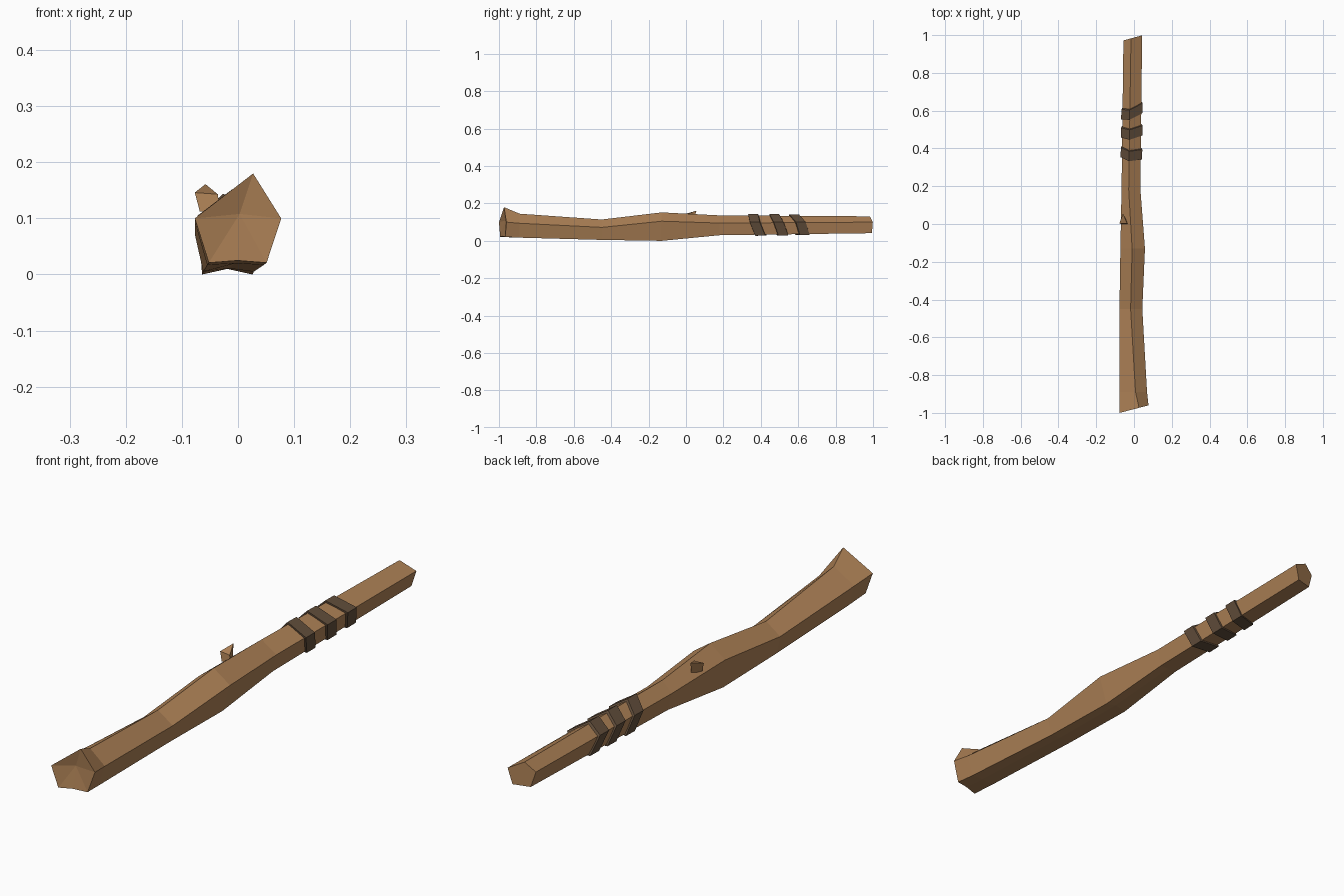
import bpy
from mathutils import Vector

if "Cube" in bpy.data.objects:
    bpy.data.objects.remove(bpy.data.objects["Cube"])


def material(name, rgb):
    m = bpy.data.materials.new(name)
    m.diffuse_color = (*rgb, 1)
    m.use_nodes = True
    m.node_tree.nodes["Principled BSDF"].inputs["Base Color"].default_value = m.diffuse_color
    return m


def make(name, verts, faces, mat):
    me = bpy.data.meshes.new(name)
    me.from_pydata([tuple(v) for v in verts], [], faces)
    me.materials.append(mat)
    me.validate()
    ob = bpy.data.objects.new(name, me)
    bpy.context.collection.objects.link(ob)
    return ob


def bridge(a, b, n):
    # Quads between two rings that start at vertex a and b
    return [(a + i, b + i, b + (i + 1) % n, a + (i + 1) % n) for i in range(n)]


wood = material("wood brown", (0.43, 0.225, 0.095))
wrap = material("dark wrap", (0.125, 0.078, 0.045))

# y, end skew, ridge x, ridge z, left x, right x, side z, bottom left x, bottom right x, bottom z, groove depth
STATIONS = [
    (-0.980, 0.26, 0.027, 0.180, -0.077, 0.077, 0.100, -0.052, 0.051, 0.021, 0.004),
    (-0.890, 0.00, 0.008, 0.145, -0.077, 0.069, 0.094, -0.055, 0.046, 0.017, 0.003),
    (-0.450, 0.00, -0.018, 0.114, -0.077, 0.044, 0.072, -0.062, 0.028, 0.005, 0.006),
    (-0.130, 0.00, -0.010, 0.152, -0.072, 0.058, 0.105, -0.064, 0.026, 0.000, 0.010),
    (0.180, 0.00, -0.028, 0.136, -0.066, 0.034, 0.095, -0.051, 0.020, 0.030, 0.000),
    (0.987, 0.27, -0.016, 0.131, -0.056, 0.043, 0.100, -0.038, 0.026, 0.041, 0.000),
]


def ring(s):
    # Five-sided section with a shallow groove point underneath
    y, k, tx, tz, lx, rx, sz, bl, br, bz, g = s
    pts = [(tx, tz), (rx, sz), (br, bz), ((bl + br) / 2, bz + g), (bl, bz), (lx, sz)]
    return [Vector((x, y + k * x, z)) for x, z in pts]


# Staff body
verts, faces = [], []
for s in STATIONS:
    verts += ring(s)
for i in range(len(STATIONS) - 1):
    faces += bridge(i * 6, i * 6 + 6, 6)
last = 6 * (len(STATIONS) - 1)
faces.append(tuple(range(last + 5, last - 1, -1)))
verts.append(Vector((0.003, -0.968, 0.108)))       # dished cut end
hub = len(verts) - 1
faces += [(hub, i, (i + 1) % 6) for i in range(6)]
make("staff", verts, faces, wood)


def shaft_ring(y, grow, lean):
    # Slanted section of the thin shaft, enlarged outward
    a, b = STATIONS[-2], STATIONS[-1]
    t = (y - a[0]) / (b[0] - a[0])
    pts = ring(tuple(p + (q - p) * t for p, q in zip(a, b)))
    c = sum(pts, Vector()) / 6
    out = []
    for p in pts:
        d = (p - c) * grow
        out.append(Vector((c.x + d.x, y + lean * d.x - 0.38 * d.z, c.z + d.z)))
    return out


# Three slanted wrapped bands
for n, (y, lean) in enumerate([(0.385, -0.1), (0.500, 0.1), (0.607, 0.3)]):
    rings = [shaft_ring(y + dy, g, lean)
             for dy, g in ((-0.028, 1.0), (-0.026, 1.14), (0.026, 1.14), (0.028, 1.0))]
    faces = sum((bridge(i * 6, i * 6 + 6, 6) for i in range(3)), [])
    make(f"wrap_band_{n + 1}", sum(rings, []), faces, wrap)

# Broken twig stub on the upper left
tip = [(-0.077, 0.004, 0.146), (-0.036, 0.002, 0.143), (-0.058, 0.056, 0.161)]
root = [(-0.068, 0.0, 0.112), (-0.032, 0.0, 0.112), (-0.050, 0.040, 0.112)]
make("twig_stub", root + tip, bridge(0, 3, 3)[::1] + [(3, 4, 5), (2, 1, 0)], wood)

# Make all faces point outward
import bmesh
for ob in bpy.data.objects:
    bm = bmesh.new()
    bm.from_mesh(ob.data)
    bmesh.ops.recalc_face_normals(bm, faces=bm.faces)
    bm.to_mesh(ob.data)
    bm.free()
